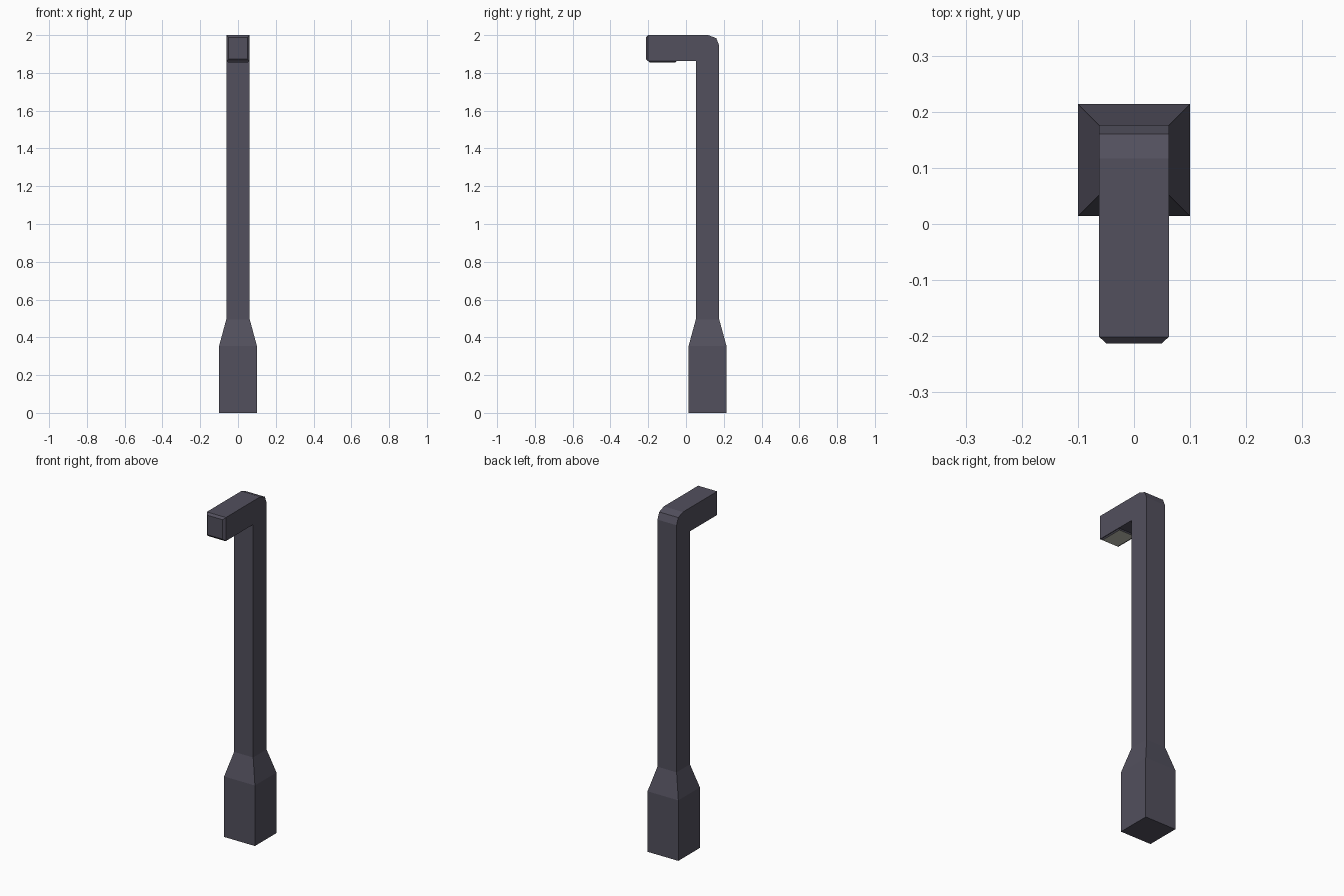
import bpy, bmesh
from mathutils import Vector

if "Cube" in bpy.data.objects:
    bpy.data.objects.remove(bpy.data.objects["Cube"])


def material(name, colour):
    m = bpy.data.materials.new(name)
    m.diffuse_color = (*colour, 1)
    m.use_nodes = True
    m.node_tree.nodes["Principled BSDF"].inputs["Base Color"].default_value = m.diffuse_color
    return m


def finish(bm, name, mats):
    bmesh.ops.recalc_face_normals(bm, faces=bm.faces)
    me = bpy.data.meshes.new(name)
    bm.to_mesh(me)
    bm.free()
    for m in mats:
        me.materials.append(m)
    ob = bpy.data.objects.new(name, me)
    bpy.context.collection.objects.link(ob)
    return ob


def facing(bm, direction, pick):
    d = Vector(direction)
    bm.normal_update()
    return pick((f for f in bm.faces if f.normal.dot(d) > 0.99),
                key=lambda f: f.calc_center_median().dot(d))


def extrude(bm, face, offset, scale=(1, 1, 1)):
    """Extrude one face, move it, scale it about its centre."""
    new = bmesh.ops.extrude_discrete_faces(bm, faces=[face])["faces"][0]
    c = new.calc_center_median()
    for v in new.verts:
        d = v.co - c
        v.co = c + Vector(offset) + Vector(a * s for a, s in zip(d, scale))
    return new


metal = material("dark_metal", (0.085, 0.08, 0.11))
glass = material("lamp_glass", (0.55, 0.54, 0.46))
W = 0.062

# Post and arm: bent side profile (y, z) extruded across x
profile = [(0.052, 0.495), (0.176, 0.495), (0.176, 1.945), (0.16, 1.984),
           (0.117, 2.0), (-0.201, 2.0), (-0.201, 1.862), (0.052, 1.862)]
bm = bmesh.new()
side = bm.faces.new([bm.verts.new((-W, y, z)) for y, z in profile])
ext = bmesh.ops.extrude_face_region(bm, geom=[side])["geom"]
bmesh.ops.translate(bm, vec=(2 * W, 0, 0),
                    verts=[g for g in ext if isinstance(g, bmesh.types.BMVert)])
bmesh.ops.recalc_face_normals(bm, faces=bm.faces)

# Flared base below the post
bottom = facing(bm, (0, 0, -1), max)
k = 0.1 / W
bottom = extrude(bm, bottom, (0, 0, -0.14), (k, k, 1))
extrude(bm, bottom, (0, 0, -0.355))

# Chamfered arm tip
tip = facing(bm, (0, -1, 0), max)
extrude(bm, tip, (0, -0.012, 0), (0.8, 1, 0.83))
finish(bm, "lamp_post", [metal])

# Lamp panel under the arm: dark bevelled rim with pale glass
bm = bmesh.new()
bmesh.ops.create_cube(bm, size=1)
for v in bm.verts:
    low = v.co.z < 0
    v.co = Vector((v.co.x * (0.104 if low else 0.12),
                   -0.124 + v.co.y * (0.138 if low else 0.152),
                   1.856 if low else 1.864))
under = facing(bm, (0, 0, -1), max)
under.material_index = 1
finish(bm, "lamp_panel", [metal, glass])
